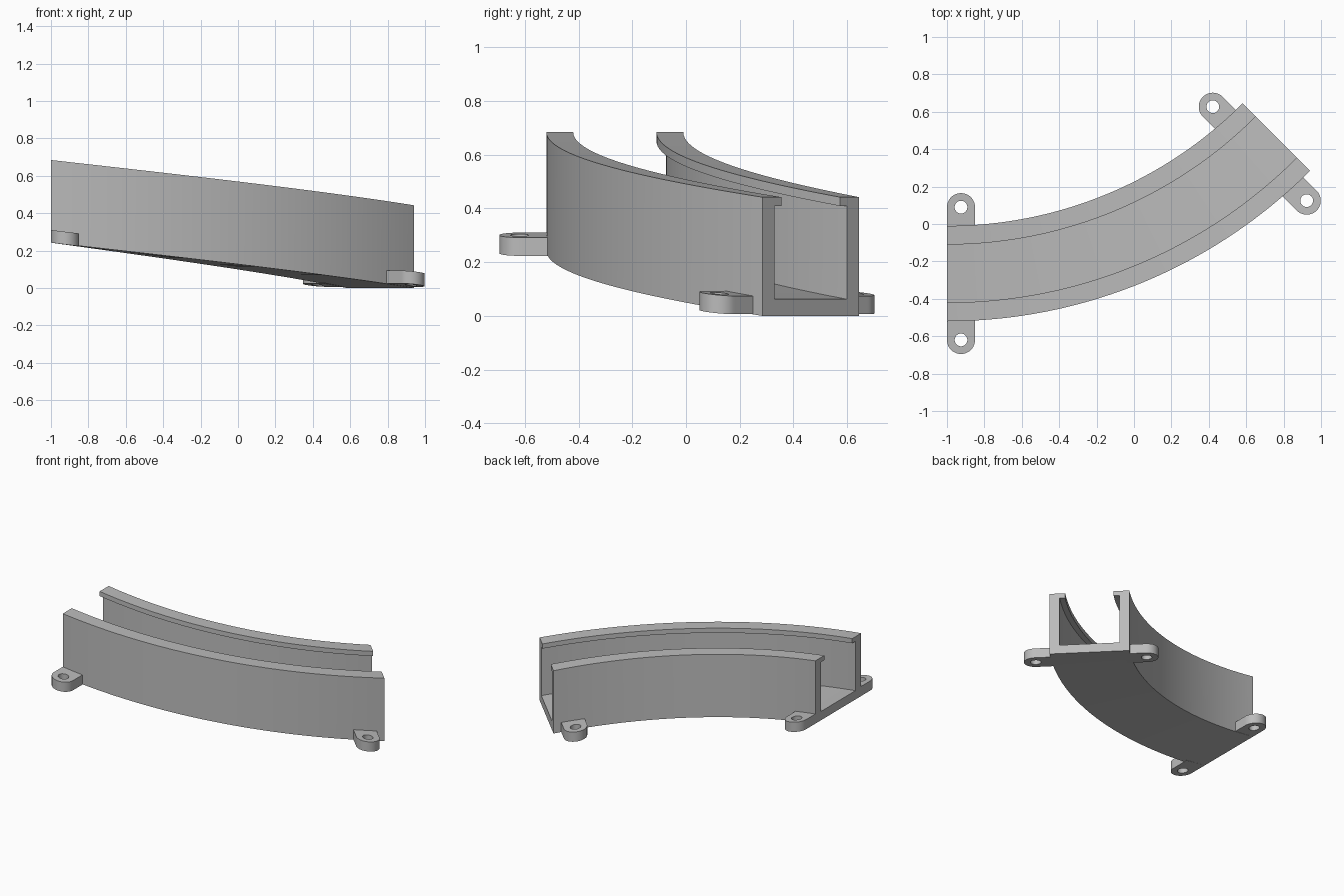
import bpy, bmesh, math
from mathutils import Vector

cube = bpy.data.objects.get("Cube")
if cube:
    bpy.data.objects.remove(cube, do_unlink=True)

grey = bpy.data.materials.new("plain grey")
grey.use_nodes = True
colour = (0.5, 0.5, 0.5, 1)
grey.diffuse_color = colour
grey.node_tree.nodes["Principled BSDF"].inputs["Base Color"].default_value = colour

# Bend layout: a 45 degree arc that descends evenly
CENTRE = Vector((-1, 2.225, 0))
INNER, OUTER = 2.235, 2.745
SWEEP, DROP = math.pi / 4, 0.242
HEIGHT, WALL, FLOOR, LIP, LIP_THICK = 0.442, 0.064, 0.062, 0.10, 0.033


def frame(angle):
    """Outward and forward directions at an angle along the bend."""
    out = Vector((math.sin(angle), -math.cos(angle), 0))
    forward = Vector((math.cos(angle), math.sin(angle), 0))
    return out, forward


def height(angle):
    return DROP * (1 - angle / SWEEP)


def finish(name, bm):
    bmesh.ops.recalc_face_normals(bm, faces=bm.faces)
    mesh = bpy.data.meshes.new(name)
    bm.to_mesh(mesh)
    bm.free()
    mesh.materials.append(grey)
    obj = bpy.data.objects.new(name, mesh)
    bpy.context.collection.objects.link(obj)
    bpy.ops.object.select_all(action='DESELECT')
    obj.select_set(True)
    bpy.context.view_layer.objects.active = obj
    bpy.ops.object.shade_smooth_by_angle(angle=math.radians(30))
    return obj


def bridge(bm, a, b):
    n = len(a)
    for i in range(n):
        j = (i + 1) % n
        bm.faces.new((a[i], a[j], b[j], b[i]))


# Channel: half section mirrored, then swept along the bend
def make_channel(steps=48):
    half = (OUTER - INNER) / 2
    middle = (OUTER + INNER) / 2
    side = [(half, 0), (half, HEIGHT), (half - LIP, HEIGHT),
            (half - LIP, HEIGHT - LIP_THICK),
            (half - WALL, HEIGHT - LIP_THICK), (half - WALL, FLOOR)]
    section = side + [(-x, z) for x, z in reversed(side)]
    bm = bmesh.new()
    rings = []
    for i in range(steps + 1):
        angle = SWEEP * i / steps
        out, _ = frame(angle)
        rings.append([bm.verts.new(CENTRE + out * (middle + x)
                                   + Vector((0, 0, height(angle) + z)))
                      for x, z in section])
    for a, b in zip(rings, rings[1:]):
        bridge(bm, a, b)
    bm.faces.new(rings[0])
    bm.faces.new(rings[-1])
    return finish("channel", bm)


# Mounting lug: round-ended tab with a screw hole, sloped with the channel
def make_lug(name, angle, along, radius, direction):
    width, depth, hole, thick, reach = 0.075, 0.13, 0.034, 0.068, 0.10
    slope = DROP / (SWEEP * (INNER + OUTER) / 2)
    out, forward = frame(angle)
    bm = bmesh.new()

    def ring(points, z):
        verts = []
        for u, v in points:
            s = along + u
            pos = CENTRE + out * (radius + direction * (reach + v)) + forward * s
            pos.z = height(angle) - slope * s + z
            verts.append(bm.verts.new(pos))
        return verts

    outline, circle = [], []
    count = 48
    for i in range(count):
        a = math.tau * i / count
        c, s = math.cos(a), math.sin(a)
        k = width
        if s < 0:
            k = min(width / max(abs(c), 1e-6), depth / abs(s))
        outline.append((k * c, k * s))
        circle.append((hole * c, hole * s))
    loops = [ring(outline, 0), ring(outline, thick), ring(circle, thick), ring(circle, 0)]
    for a, b in zip(loops, loops[1:] + loops[:1]):
        bridge(bm, a, b)
    return finish(name, bm)


make_channel()
for end, angle, along in (("right", 0, 0.075), ("left", SWEEP, -0.125)):
    make_lug("front_" + end + "_lug", angle, along, OUTER, 1)
    make_lug("back_" + end + "_lug", angle, along, INNER, -1)
